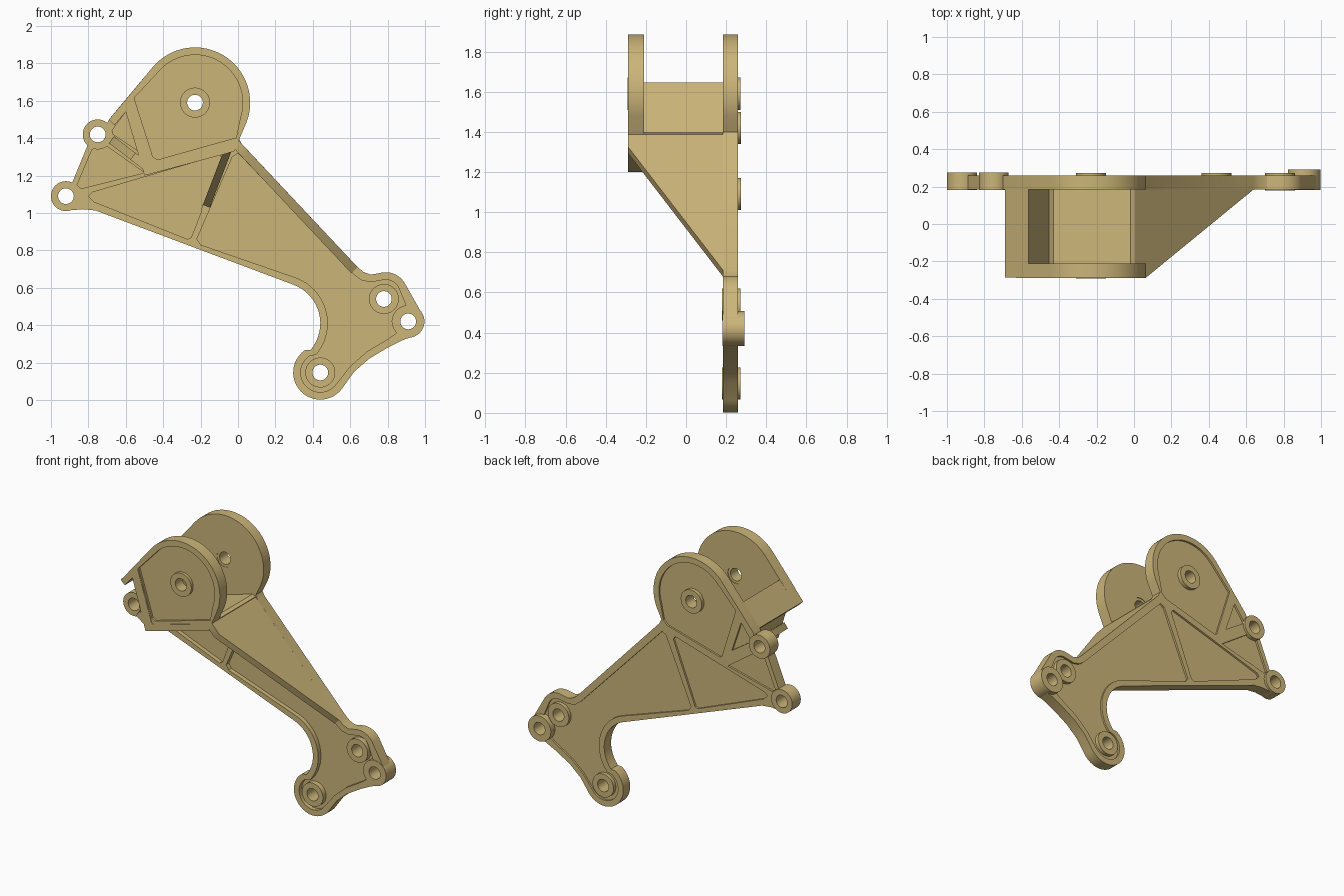
import bpy, bmesh
from math import sin, cos, radians, pi
from mathutils import Vector

cube = bpy.data.objects.get("Cube")
if cube:
    bpy.data.objects.remove(cube, do_unlink=True)

mat = bpy.data.materials.new("tan_metal")
mat.use_nodes = True
TAN = (0.60, 0.46, 0.19, 1)
mat.diffuse_color = TAN
mat.node_tree.nodes["Principled BSDF"].inputs["Base Color"].default_value = TAN


def finish(name, bm):
    bmesh.ops.recalc_face_normals(bm, faces=bm.faces)
    me = bpy.data.meshes.new(name)
    bm.to_mesh(me)
    bm.free()
    me.materials.append(mat)
    ob = bpy.data.objects.new(name, me)
    bpy.context.collection.objects.link(ob)
    return ob


def arc(c, r, a0, a1, n=16):
    angles = [radians(a0 + (a1 - a0) * i / n) for i in range(n + 1)]
    return [(c[0] + r * cos(a), c[1] + r * sin(a)) for a in angles]


def prism(name, pts, y0, y1):
    """Outline in x and z, extruded along y."""
    bm = bmesh.new()
    face = bm.faces.new([bm.verts.new((x, y0, z)) for x, z in pts])
    new = bmesh.ops.extrude_face_region(bm, geom=[face])["geom"]
    verts = [v for v in new if isinstance(v, bmesh.types.BMVert)]
    bmesh.ops.translate(bm, verts=verts, vec=(0, y1 - y0, 0))
    return finish(name, bm)


def ring(name, c, r, y0, y1, hole=0.042):
    """Tubular boss around a bolt hole."""
    bm = bmesh.new()
    vs = [bm.verts.new((c[0] + a, y, c[1])) for a, y in
          ((hole, y0), (r, y0), (r, y1), (hole, y1))]
    es = [bm.edges.new((vs[i], vs[(i + 1) % 4])) for i in range(4)]
    bmesh.ops.spin(bm, geom=vs + es, cent=(c[0], 0, c[1]), axis=(0, 1, 0),
                   angle=2 * pi, steps=40)
    bmesh.ops.remove_doubles(bm, verts=bm.verts, dist=1e-4)
    return finish(name, bm)


def rib(name, path, thick, back):
    """Wall along (x, z, front y) stations, thickened to its right-hand side."""
    bm = bmesh.new()
    d = Vector((path[-1][0] - path[0][0], path[-1][1] - path[0][1])).normalized()
    ox, oz = d.y * thick, -d.x * thick
    rows = [[bm.verts.new(p) for p in ((x, y, z), (x + ox, y, z + oz),
                                      (x + ox, back, z + oz), (x, back, z))]
            for x, z, y in path]
    for a, b in zip(rows, rows[1:]):
        for i in range(4):
            j = (i + 1) % 4
            bm.faces.new((a[i], a[j], b[j], b[i]))
    bm.faces.new(rows[0])
    bm.faces.new(rows[-1])
    return finish(name, bm)


def cut(ob, cutters):
    for c in cutters:
        c.hide_render = True
        m = ob.modifiers.new("cut", 'BOOLEAN')
        m.operation, m.solver, m.object = 'DIFFERENCE', 'EXACT', c
        bpy.context.view_layer.objects.active = ob
        bpy.ops.object.modifier_apply(modifier=m.name)
        bpy.data.objects.remove(c, do_unlink=True)


# Bolt centres
PIVOT, EYE_LOW, EYE_HIGH = (-0.23, 1.59), (-0.92, 1.09), (-0.75, 1.42)
FOOT, TIP, INNER = (0.44, 0.147), (0.91, 0.42), (0.78, 0.54)
BEND, SHOULDER = (0.22, 0.41), (0.79, 0.565)
FRONT, BACK0, BACK1 = -0.29, 0.185, 0.26

# Back plate outline
outline = (
    arc(PIVOT, 0.295, -22, 139.5, 32) + [(-0.69, 1.5)]
    + arc(EYE_HIGH, 0.078, 50, 205) + [(-0.805, 1.36)]
    + arc(EYE_LOW, 0.078, 65, 280) + [(-0.83, 1.02), (-0.76, 1.013), (-0.7, 0.99)]
    + arc(BEND, 0.22, 70, -40) + arc(FOOT, 0.145, 125, 325, 24)
    + [(0.62, 0.15), (0.7, 0.22), (0.8, 0.28), (0.88, 0.32)]
    + arc(TIP, 0.085, -75, 25) + arc(SHOULDER, 0.118, 30, 100)
    + [(0.71, 0.67), (0.67, 0.685), (0.64, 0.71), (0.02, 1.37), (0.005, 1.4)])
plate = prism("back_plate", outline, BACK0, BACK1)

# Recessed panels
panels = [
    [(-0.1, 1.31), (-0.78, 1.11), (-0.8, 1.09), (-0.77, 1.06),
     (-0.27, 0.86), (-0.25, 0.87), (-0.085, 1.29)],
    [(-0.78, 1.34), (-0.7, 1.355), (-0.5, 1.215), (-0.84, 1.13), (-0.86, 1.15)],
    [(-0.6, 1.54), (-0.53, 1.33), (-0.68, 1.43), (-0.66, 1.46)],
    [(0, 1.32), (-0.03, 1.3), (-0.22, 0.86), (-0.2, 0.83)]
    + arc(BEND, 0.26, 70, -40) + arc(FOOT, 0.105, 125, 325, 24)
    + [(0.6, 0.18), (0.69, 0.26), (0.8, 0.325), (0.85, 0.36), (0.82, 0.42),
       (0.85, 0.48), (0.9, 0.5)]
    + arc(SHOULDER, 0.078, 30, 100) + [(0.71, 0.63), (0.66, 0.64), (0.62, 0.67)]]
cheek_panel = arc(PIVOT, 0.255, -18, 139.5, 28) + [
    (-0.56, 1.61), (-0.455, 1.27), (-0.44, 1.26), (-0.04, 1.37), (-0.01, 1.4)]

cutters = []
for p in panels:
    cutters.append(prism("front_pocket", p, 0.1, 0.215))
    cutters.append(prism("back_pocket", p, 0.247, 0.4))
cutters.append(prism("back_pocket", cheek_panel, 0.247, 0.4))
for c in (PIVOT, EYE_LOW, EYE_HIGH, FOOT, TIP, INNER):
    cutters.append(prism("hole", arc(c, 0.06, 0, 345, 23), 0, 0.5))
cut(plate, cutters)

# Front cheek of the clevis
cheek = prism("front_cheek", arc(PIVOT, 0.295, -22, 139.5, 32) + [
    (-0.63, 1.57), (-0.6, 1.54), (-0.5, 1.2), (-0.07, 1.315),
    (-0.02, 1.33), (0.005, 1.39)], FRONT, -0.21)
cut(cheek, [prism("front_pocket", cheek_panel, -0.5, FRONT + 0.018),
            prism("hole", arc(PIVOT, 0.06, 0, 345, 23), -0.5, 0)])

# Floor, side wall and lip joining the two cheeks
prism("clevis_cradle", [
    (-0.5, 1.2), (-0.07, 1.315), (-0.02, 1.33), (0.005, 1.39), (-0.02, 1.4),
    (-0.43, 1.285), (-0.455, 1.3), (-0.565, 1.646), (-0.69, 1.5),
    (-0.66, 1.47), (-0.6, 1.54)], FRONT + 0.003, 0.235)

# Tapered walls running from the clevis down to the plate
rib("long_side_wall", [(0.005, 1.386, FRONT), (0.06, 1.327, FRONT),
                       (0.64, 0.71, BACK0)], 0.047, 0.235)
rib("middle_gusset", [(-0.035, 1.33, FRONT + 0.01), (-0.15, 1.03, BACK0),
                      (-0.16, 1.004, BACK0)], 0.04, 0.235)
rib("upper_gusset", [(-0.49, 1.22, FRONT + 0.005), (-0.575, 1.285, FRONT + 0.005),
                     (-0.69, 1.373, BACK0)], 0.045, 0.235)

# Bosses
for name, c, r, y0, y1 in (
        ("pivot_boss_front", PIVOT, 0.08, FRONT - 0.002, -0.214),
        ("pivot_boss_back", PIVOT, 0.08, 0.187, 0.272),
        ("lower_eye_boss", EYE_LOW, 0.08, 0.182, 0.275),
        ("upper_eye_boss", EYE_HIGH, 0.08, 0.182, 0.275),
        ("foot_boss", FOOT, 0.08, 0.18, 0.272),
        ("inner_boss", INNER, 0.08, 0.18, 0.272),
        ("tip_boss", TIP, 0.087, 0.183, 0.292)):
    ring(name, c, r, y0, y1)

# Smooth curved walls, keep edges crisp
bpy.ops.object.select_all(action='DESELECT')
for ob in bpy.context.collection.objects:
    if ob.type == 'MESH':
        ob.select_set(True)
        bpy.context.view_layer.objects.active = ob
bpy.ops.object.shade_smooth_by_angle(angle=radians(30))
